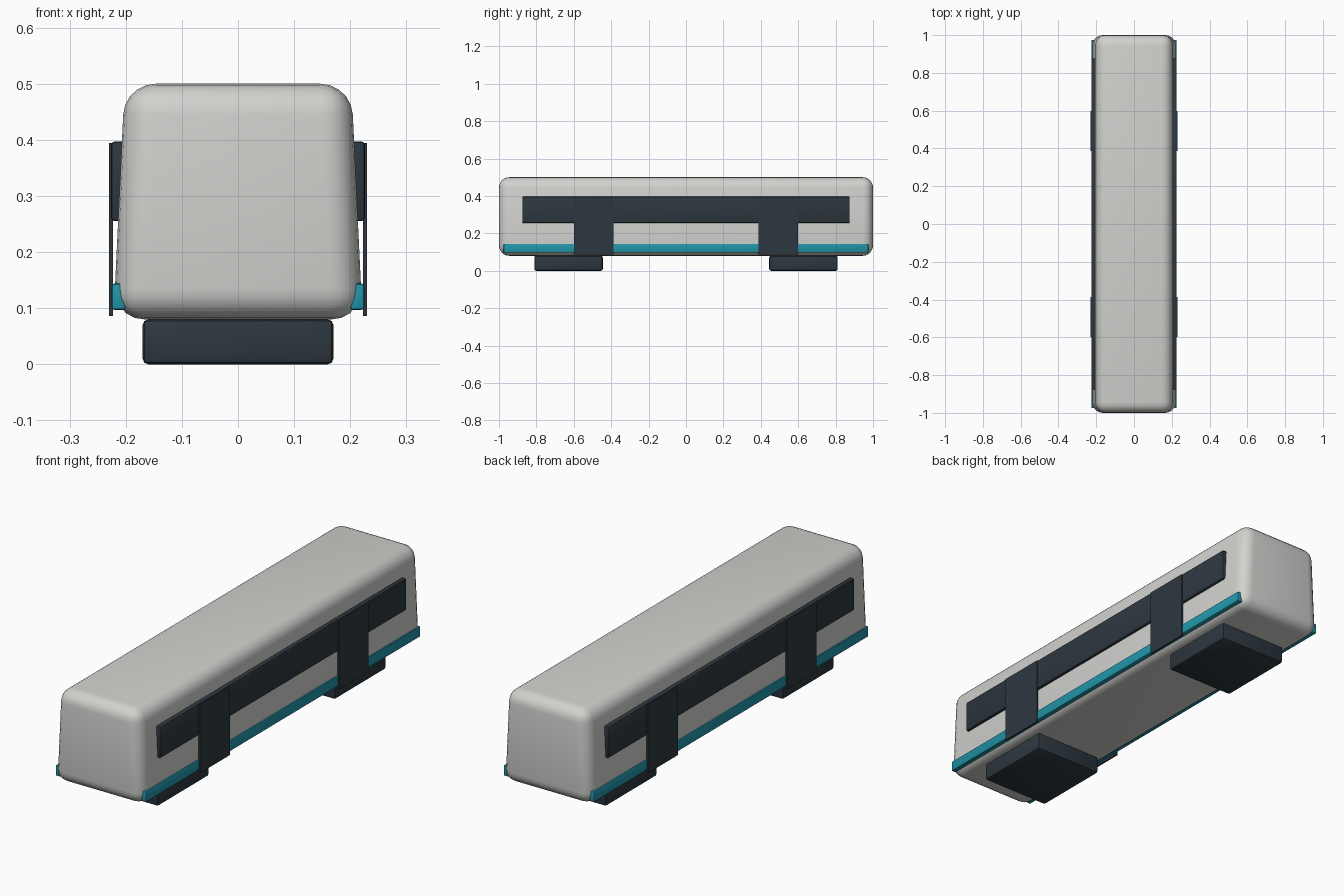
import bpy
import bmesh
import math

cube = bpy.data.objects.get("Cube")
if cube:
    bpy.data.objects.remove(cube, do_unlink=True)


def material(name, colour):
    mat = bpy.data.materials.new(name)
    mat.use_nodes = True
    mat.diffuse_color = (*colour, 1)
    mat.node_tree.nodes["Principled BSDF"].inputs["Base Color"].default_value = (*colour, 1)
    return mat


shell_grey = material("shell grey", (0.64, 0.64, 0.62))
dark_slate = material("dark slate", (0.026, 0.039, 0.05))
teal = material("teal", (0.015, 0.3, 0.4))


def box(name, low, high, mat, bevel=0, segments=2, top_scale=1):
    """Box between two corners, with optional side taper and rounded edges."""
    bm = bmesh.new()
    bmesh.ops.create_cube(bm, size=1)
    for v in bm.verts:
        v.co = [(a + b) / 2 + c * (b - a) for a, b, c in zip(low, high, v.co)]
        if v.co.z > (low[2] + high[2]) / 2:
            v.co.x *= top_scale
    if bevel:
        bmesh.ops.bevel(bm, geom=bm.edges[:], offset=bevel, segments=segments,
                        profile=0.5, affect='EDGES', clamp_overlap=True)
    bmesh.ops.recalc_face_normals(bm, faces=bm.faces[:])
    mesh = bpy.data.meshes.new(name)
    bm.to_mesh(mesh)
    bm.free()
    mesh.materials.append(mat)
    obj = bpy.data.objects.new(name, mesh)
    bpy.context.collection.objects.link(obj)
    bpy.ops.object.select_all(action='DESELECT')
    obj.select_set(True)
    bpy.context.view_layer.objects.active = obj
    bpy.ops.object.shade_smooth_by_angle(angle=math.radians(35))
    return obj


def side_box(name, side, x, y, z, mat, bevel=0):
    """Box on one flank; x is measured outward from the centre line."""
    xs = sorted(side * v for v in x)
    return box(name, (xs[0], y[0], z[0]), (xs[1], y[1], z[1]), mat, bevel)


# Rounded carriage shell, slightly narrower at the roof
box("carriage_shell", (-0.222, -1, 0.08), (0.222, 1, 0.5), shell_grey,
    bevel=0.055, segments=5, top_scale=0.91)

# Window band, skirt stripe and doors on both flanks
for label, side in (("left", 1), ("right", -1)):
    side_box(f"{label}_window_band", side, (0.19, 0.226), (-0.875, 0.875),
             (0.255, 0.397), dark_slate, 0.006)
    side_box(f"{label}_skirt_stripe", side, (0.2, 0.225), (-0.975, 0.975),
             (0.097, 0.144), teal, 0.005)
    for end, y in (("front", -0.493), ("rear", 0.493)):
        side_box(f"{label}_{end}_door", side, (0.223, 0.23),
                 (y - 0.106, y + 0.106), (0.086, 0.394), dark_slate)

# Running gear under each end
for end, y in (("front", -0.628), ("rear", 0.628)):
    box(f"{end}_bogie", (-0.17, y - 0.183, 0), (0.17, y + 0.183, 0.08),
        dark_slate, bevel=0.01)
